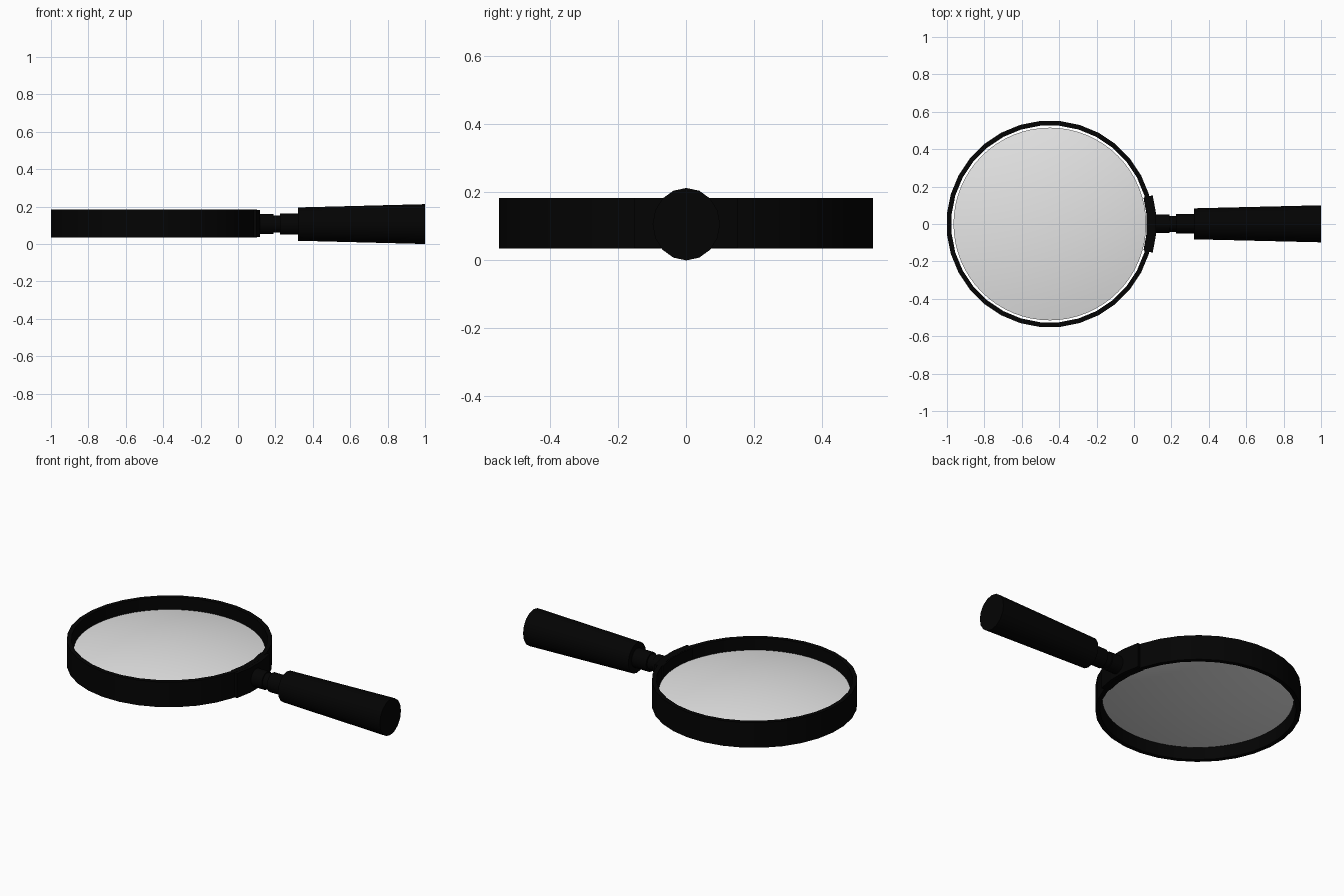
import bpy, bmesh, math

cube = bpy.data.objects.get("Cube")
if cube:
    bpy.data.objects.remove(cube, do_unlink=True)

CX, MID = -0.45, 0.11      # lens centre in x, mid height


def material(name, rgb, rough):
    m = bpy.data.materials.new(name)
    m.use_nodes = True
    m.diffuse_color = (*rgb, 1)
    bsdf = m.node_tree.nodes["Principled BSDF"]
    bsdf.inputs["Base Color"].default_value = (*rgb, 1)
    bsdf.inputs["Roughness"].default_value = rough
    return m


black = material("black_plastic", (0.001, 0.001, 0.001), 0.5)
glass = material("pale_glass", (0.79, 0.79, 0.79), 0.2)


def finish(bm, name, mat, location, smooth=None):
    bmesh.ops.recalc_face_normals(bm, faces=bm.faces)
    mesh = bpy.data.meshes.new(name)
    bm.to_mesh(mesh)
    bm.free()
    mesh.materials.append(mat)
    ob = bpy.data.objects.new(name, mesh)
    ob.location = location
    bpy.context.collection.objects.link(ob)
    if smooth:
        bpy.ops.object.select_all(action="DESELECT")
        ob.select_set(True)
        bpy.context.view_layer.objects.active = ob
        bpy.ops.object.shade_smooth_by_angle(angle=math.radians(smooth))
    return ob


def lathe(name, profile, sides, mat, location, closed=False, start=0.0, smooth=None, depth=1.0):
    """Revolve (radius, height) points about z; a closed profile makes a tube."""
    bm = bmesh.new()
    rings = [[bm.verts.new((r * math.cos(start + math.tau * i / sides),
                            depth * r * math.sin(start + math.tau * i / sides), h))
              for i in range(sides)] for r, h in profile]
    pairs = list(zip(rings, rings[1:]))
    if closed:
        pairs.append((rings[-1], rings[0]))
    else:
        bm.faces.new(rings[0])
        bm.faces.new(rings[-1])
    for a, b in pairs:
        for i in range(sides):
            j = (i + 1) % sides
            bm.faces.new((a[i], a[j], b[j], b[i]))
    return finish(bm, name, mat, location, smooth)


# Rim: a faceted tube around the lens
lathe("lens_rim", [(0.553, -0.075), (0.553, 0.074), (0.528, 0.074), (0.528, -0.075)],
      32, black, (CX, 0, MID), closed=True, start=math.pi / 32, smooth=20)

# Lens: domed on both sides with a thin edge
R, EDGE, BULGE, STEPS = 0.515, 0.008, 0.052, 10
dome = [(R * max(k / STEPS, 0.01), EDGE + BULGE * (1 - (k / STEPS) ** 2))
        for k in range(STEPS + 1)]
lathe("lens", dome + [(r, -h) for r, h in reversed(dome)], 64, glass,
      (CX, 0, MID), smooth=30)

# Bracket: curved block hugging the rim
bm = bmesh.new()
angles = [math.radians(a) for a in (-15.6, -5.2, 5.2, 15.6)]
outline = [(r * math.cos(a), r * math.sin(a))
           for r, arc in ((0.571, angles), (0.52, angles[::-1])) for a in arc]
base = bm.faces.new([bm.verts.new((x, y, -0.073)) for x, y in outline])
top = bmesh.ops.extrude_face_region(bm, geom=[base])["geom"]
bmesh.ops.translate(bm, vec=(0, 0, 0.146),
                    verts=[v for v in top if isinstance(v, bmesh.types.BMVert)])
finish(bm, "rim_bracket", black, (CX, 0, MID))

# Neck and handle: slightly flattened turned pieces lying along x
for name, profile in (
    ("neck", [(0.053, 0.1), (0.053, 0.19), (0.046, 0.19), (0.046, 0.225),
              (0.056, 0.225), (0.056, 0.33)]),
    ("handle", [(0.089, 0.32), (0.1065, 1.0)]),
):
    ob = lathe(name, profile, 16, black, (0, 0.001, 0.1065), smooth=30, depth=0.93)
    ob.rotation_euler = (0, math.pi / 2, 0)
